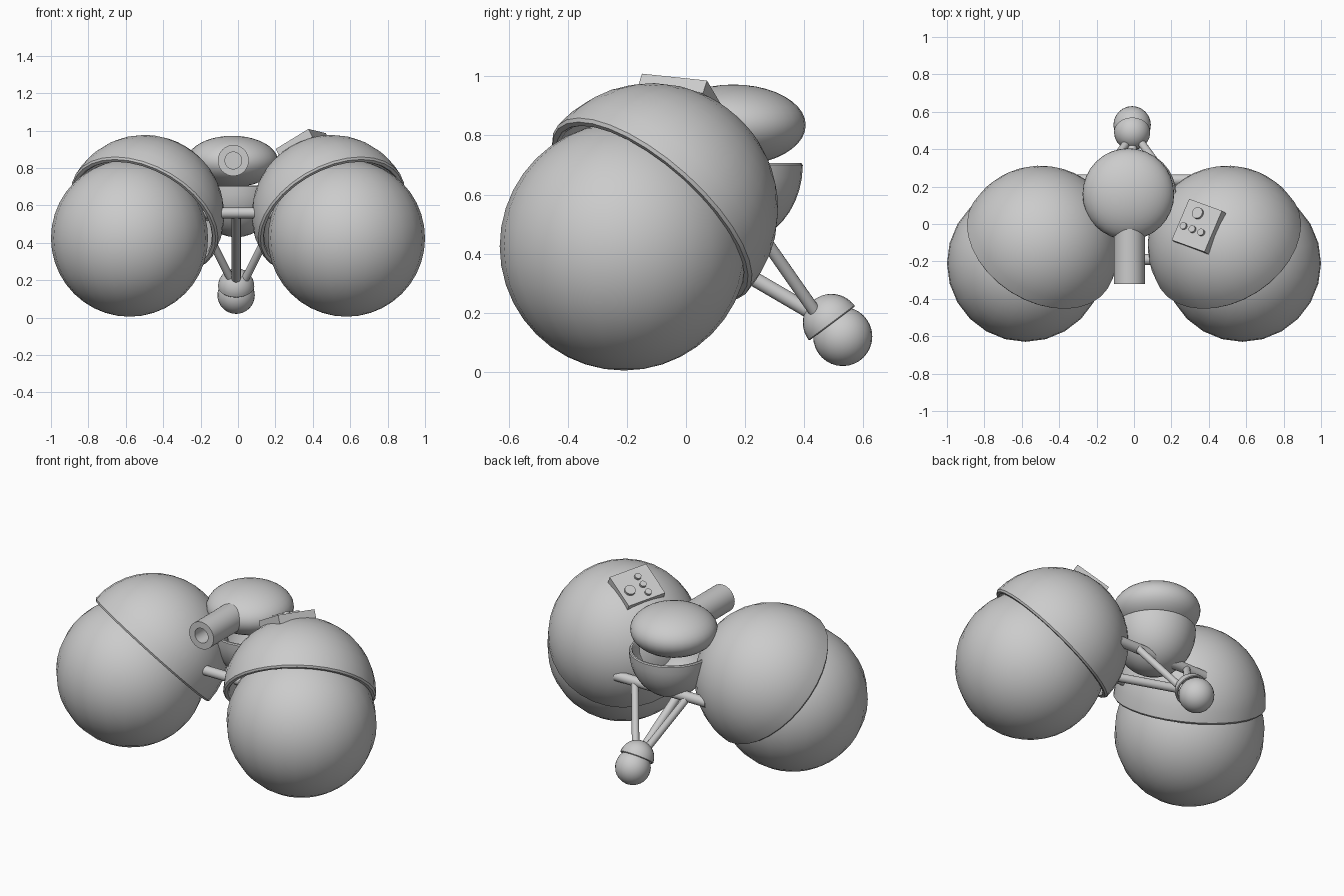
import bpy, bmesh
from math import sin, cos, pi, radians
from mathutils import Vector, Matrix

if "Cube" in bpy.data.objects:
    bpy.data.objects.remove(bpy.data.objects["Cube"])


def finish(name, bm, mat=Matrix(), angle=40):
    bmesh.ops.recalc_face_normals(bm, faces=bm.faces)
    me = bpy.data.meshes.new(name)
    bm.to_mesh(me)
    bm.free()
    ob = bpy.data.objects.new(name, me)
    ob.matrix_world = mat
    bpy.context.collection.objects.link(ob)
    bpy.ops.object.select_all(action='DESELECT')
    ob.select_set(True)
    bpy.context.view_layer.objects.active = ob
    bpy.ops.object.shade_smooth_by_angle(angle=radians(angle))
    return ob


def aim(loc, axis):
    """Matrix at loc whose local z points along axis."""
    q = Vector(axis).to_track_quat('Z', 'Y')
    return Matrix.Translation(loc) @ q.to_matrix().to_4x4()


def ball(name, loc, r, scale=(1, 1, 1), seg=32, rings=20):
    bm = bmesh.new()
    bmesh.ops.create_uvsphere(bm, u_segments=seg, v_segments=rings, radius=r)
    bmesh.ops.scale(bm, vec=scale, verts=bm.verts)
    return finish(name, bm, Matrix.Translation(loc))


def lathe(name, profile, mat, seg=32):
    bm = bmesh.new()
    vs = [bm.verts.new((x, 0, z)) for x, z in profile]
    es = [bm.edges.new(p) for p in zip(vs, vs[1:])]
    bmesh.ops.spin(bm, geom=vs + es, axis=(0, 0, 1), cent=(0, 0, 0),
                   angle=2 * pi, steps=seg, use_merge=True)
    bmesh.ops.remove_doubles(bm, verts=bm.verts, dist=1e-4)
    return finish(name, bm, mat)


def shell(name, loc, axis, r, thick, stretch=1.0, seg=32):
    """Half-sphere cap with a rounded rim, dome towards axis."""
    n = 10
    arc = [pi / 2 * i / n for i in range(n + 1)]
    ri = r - thick
    outer = [(r * sin(a), r * cos(a) * stretch) for a in arc]
    lip = [(r - thick * 0.25, -thick * 0.3), (ri + thick * 0.25, -thick * 0.3)]
    inner = [(ri * sin(a), ri * cos(a) * stretch) for a in reversed(arc)]
    return lathe(name, outer + lip + inner, aim(loc, axis), seg)


def rod(name, a, b, r, seg=16):
    a, b = Vector(a), Vector(b)
    bm = bmesh.new()
    bmesh.ops.create_cone(bm, cap_ends=True, segments=seg, radius1=r,
                          radius2=r, depth=(b - a).length)
    return finish(name, bm, aim((a + b) / 2, b - a))


# Big front balls with tilted shell covers
for side, s in (("left", -1), ("right", 1)):
    ball(side + "_ball", (0.58 * s, -0.21, 0.425), 0.42, seg=24, rings=20)
    shell(side + "_cover", (0.5 * s, -0.115, 0.55), (-0.39 * s, 0.61, 0.69), 0.427, 0.035)
    rod(side + "_rear_strut", (0.02 * s, 0.46, 0.17), (0.18 * s, 0.24, 0.485), 0.021)

# Small rear ball and its cover
ball("rear_ball", (-0.01, 0.53, 0.12), 0.1, seg=24, rings=16)
shell("rear_cover", (-0.01, 0.492, 0.167), (0, -0.6, 0.8), 0.097, 0.012, seg=24)

# Frame bars
rod("front_bar", (-0.25, -0.19, 0.56), (0.25, -0.19, 0.56), 0.029)
rod("rear_bar", (-0.31, 0.235, 0.485), (0.31, 0.235, 0.485), 0.03)
rod("centre_strut", (-0.01, 0.47, 0.175), (-0.01, -0.19, 0.56), 0.025)

# Central head: flattened ball in a bowl
ball("head", (-0.03, 0.16, 0.835), 0.245, (1, 1, 0.56))
shell("head_bowl", (-0.01, 0.16, 0.70), (0, 0, -1), 0.235, 0.02, 1.15)

# Hollow barrel facing forward
lathe("barrel", [(0, 0), (0.083, 0), (0.083, 0.42), (0.045, 0.42), (0.045, 0.25), (0, 0.25)],
      aim((-0.025, 0.1, 0.84), (0, -1, 0)))

# Control panel on the right cover
u = Vector((0.18, -0.065, 0.11)).normalized()
v = Vector((0.09, 0.22, -0.025))
v = (v - u * v.dot(u)).normalized()
w = u.cross(v)
panel = Matrix((u, v, w)).transposed().to_4x4()
panel.translation = Vector((0.34, -0.01, 0.935)) + w * 0.01
bm = bmesh.new()
bmesh.ops.create_cube(bm, size=1)
bmesh.ops.scale(bm, vec=(0.215, 0.24, 0.05), verts=bm.verts)
bmesh.ops.translate(bm, vec=(0, 0, -0.025), verts=bm.verts)
finish("control_panel", bm, panel)

# Panel buttons
for i, (x, y, r) in enumerate([(-0.02, 0.063, 0.031), (-0.07, -0.028, 0.019),
                               (-0.012, -0.028, 0.019), (0.046, -0.028, 0.019)]):
    bm = bmesh.new()
    bmesh.ops.create_cone(bm, cap_ends=True, segments=20, radius1=r, radius2=r, depth=0.03)
    finish("button_%d" % (i + 1), bm, panel @ Matrix.Translation((x, y, 0.0)))
